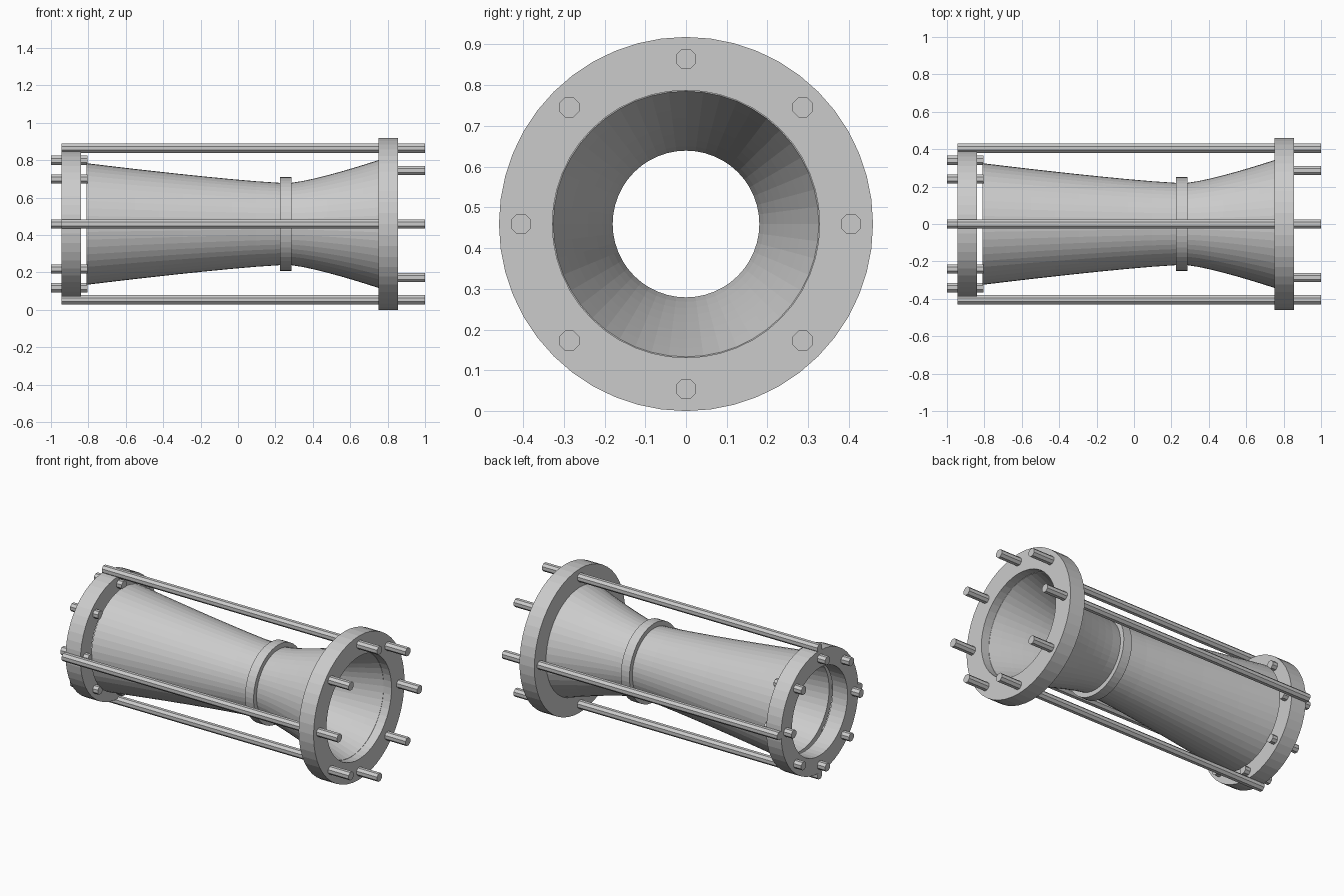
import bpy, bmesh
from math import sin, cos, pi

if "Cube" in bpy.data.objects:
    bpy.data.objects.remove(bpy.data.objects["Cube"])

CZ = 0.459   # height of the long axis (runs along x)


def finish(bm, name):
    bmesh.ops.recalc_face_normals(bm, faces=bm.faces)
    me = bpy.data.meshes.new(name)
    bm.to_mesh(me)
    bm.free()
    ob = bpy.data.objects.new(name, me)
    bpy.context.collection.objects.link(ob)
    return ob


def lathe(name, profile, n=48):
    """Revolve a closed (x, radius) profile around the long axis."""
    bm = bmesh.new()
    rings = [[bm.verts.new((x, r * cos(2 * pi * i / n), CZ + r * sin(2 * pi * i / n)))
              for i in range(n)] for x, r in profile]
    for a, b in zip(rings, rings[1:] + rings[:1]):
        for i in range(n):
            j = (i + 1) % n
            bm.faces.new((a[i], a[j], b[j], b[i]))
    return finish(bm, name)


def ring(name, x0, x1, r_in, r_out):
    return lathe(name, [(x0, r_in), (x1, r_in), (x1, r_out), (x0, r_out)])


def rod(name, x0, x1, radius, angle, r=0.027, n=8):
    y, z = radius * cos(angle), CZ + radius * sin(angle)
    bm = bmesh.new()
    ends = [[bm.verts.new((x, y + r * cos(2 * pi * (i + 0.5) / n),
                           z + r * sin(2 * pi * (i + 0.5) / n)))
             for i in range(n)] for x in (x0, x1)]
    bm.faces.new(ends[0])
    bm.faces.new(ends[1])
    for i in range(n):
        j = (i + 1) % n
        bm.faces.new((ends[0][i], ends[0][j], ends[1][j], ends[1][i]))
    return finish(bm, name)


# Flared tube: long taper to the throat, then a short flare
def flare(x0, r0, x1, r1, power, steps=8):
    return [(x0 + (x1 - x0) * t, r0 + (r1 - r0) * t ** power)
            for t in (i / steps for i in range(steps + 1))]


outer = flare(0.225, 0.22, -0.81, 0.325, 1.2)[::-1] + flare(0.285, 0.22, 0.80, 0.358, 1.25)
inner = flare(0.225, 0.18, -0.81, 0.287, 1.2)[::-1] + flare(0.285, 0.18, 0.80, 0.326, 1.25)
lathe("flared_tube", outer + inner[::-1])

# Throat collar and end flanges
ring("throat_collar", 0.225, 0.285, 0.20, 0.25)
ring("large_flange", 0.75, 0.855, 0.328, 0.459)
ring("small_flange", -0.945, -0.84, 0.28, 0.39)

# Bolts on both flanges; every second large bolt is a long tie rod
for k in range(8):
    a = k * pi / 4
    rod(f"small_flange_bolt_{k}", -1.0, -0.805, 0.34, a)
    if k % 2:
        rod(f"large_flange_bolt_{k}", 0.76, 1.0, 0.405, a)
    else:
        rod(f"tie_rod_{k}", -0.945, 1.0, 0.405, a)
